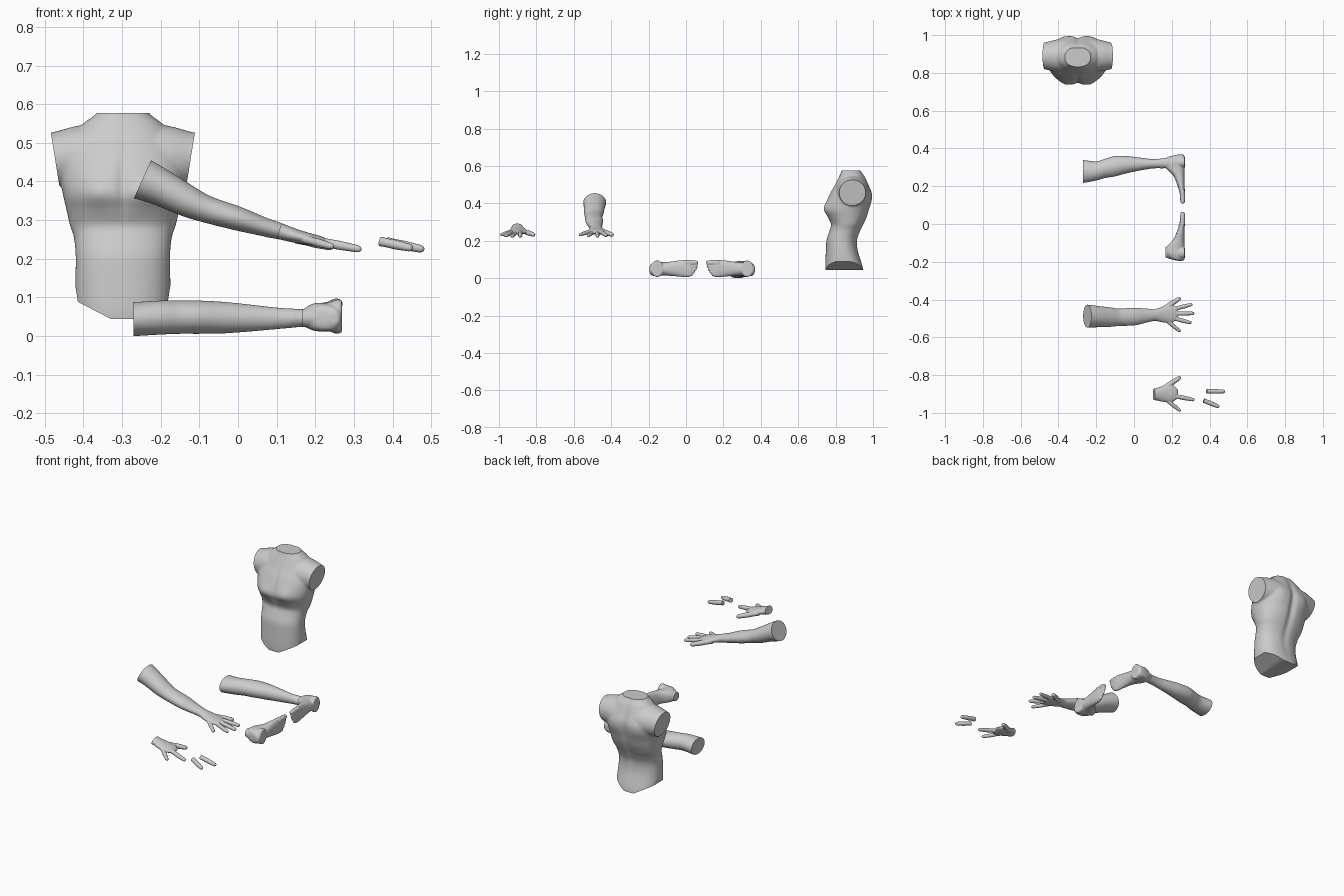
import bpy, bmesh, math
from mathutils import Vector as V

if "Cube" in bpy.data.objects:
    bpy.data.objects.remove(bpy.data.objects["Cube"])

X, Y, Z = V((1, 0, 0)), V((0, 1, 0)), V((0, 0, 1))


def spline(rings, sub=6):
    """Catmull-Rom through ring tuples (x, y, z, ra, rb)."""
    p = [rings[0]] + list(rings) + [rings[-1]]
    out = []
    for i in range(1, len(p) - 2):
        for k in range(sub):
            t = k / sub
            out.append([0.5 * (2 * b + (c - a) * t + (2 * a - 5 * b + 4 * c - d) * t * t
                               + (3 * b - a - 3 * c + d) * t ** 3)
                        for a, b, c, d in zip(p[i - 1], p[i], p[i + 1], p[i + 2])])
    return out + [list(rings[-1])]


def tube(bm, rings, side, axis=None, power=1.0, n=32):
    """Loft of ellipses; ra lies along side, rb across it."""
    pts = spline(rings)
    loops = []
    for i, r in enumerate(pts):
        c = V(r[:3])
        t = axis or (V(pts[min(i + 1, len(pts) - 1)][:3]) - V(pts[max(i - 1, 0)][:3])).normalized()
        u = (side - t * side.dot(t)).normalized()
        w = t.cross(u)
        loop = []
        for k in range(n):
            a = 2 * math.pi * k / n
            ca, sa = math.cos(a), math.sin(a)
            ca = math.copysign(abs(ca) ** power, ca)
            sa = math.copysign(abs(sa) ** power, sa)
            loop.append(bm.verts.new(c + u * ca * r[3] + w * sa * r[4]))
        loops.append(loop)
    for a, b in zip(loops, loops[1:]):
        for k in range(n):
            bm.faces.new((a[k], a[(k + 1) % n], b[(k + 1) % n], b[k]))
    bm.faces.new(loops[0][::-1])
    bm.faces.new(loops[-1])


def finish(bm, name, voxel, cuts=(), shape=None, smooth=4):
    """Fuse lofts, sculpt, then slice the flat cut ends."""
    bmesh.ops.recalc_face_normals(bm, faces=bm.faces)
    me = bpy.data.meshes.new(name)
    bm.to_mesh(me)
    bm.free()
    ob = bpy.data.objects.new(name, me)
    bpy.context.collection.objects.link(ob)
    m = ob.modifiers.new("fuse", 'REMESH')
    m.mode, m.voxel_size = 'VOXEL', voxel
    s = ob.modifiers.new("soften", 'SMOOTH')
    s.iterations = smooth
    dg = bpy.context.evaluated_depsgraph_get()
    new = bpy.data.meshes.new_from_object(ob.evaluated_get(dg))
    ob.modifiers.clear()
    bm = bmesh.new()
    bm.from_mesh(new)
    if shape:
        for v in bm.verts:
            shape(v.co)
    for co, no in cuts:
        g = bmesh.ops.bisect_plane(bm, geom=bm.verts[:] + bm.edges[:] + bm.faces[:], dist=1e-6,
                                   plane_co=co, plane_no=no, clear_outer=True)
        edges = [e for e in g['geom_cut'] if isinstance(e, bmesh.types.BMEdge)]
        bmesh.ops.holes_fill(bm, edges=edges, sides=0)
    bmesh.ops.recalc_face_normals(bm, faces=bm.faces)
    bm.to_mesh(new)
    bm.free()
    ob.data = new
    bpy.ops.object.select_all(action='DESELECT')
    ob.select_set(True)
    bpy.context.view_layer.objects.active = ob
    bpy.ops.object.shade_smooth_by_angle(angle=math.radians(40))
    return ob


# Torso
CX = -0.298
bm = bmesh.new()
prof = [(.02, .125, .75, .95), (.07, .125, .745, .943), (.15, .123, .748, .92), (.21, .122, .752, .917),
        (.26, .127, .768, .935), (.29, .137, .775, .95), (.33, .146, .758, .968), (.37, .155, .742, .98),
        (.42, .163, .755, .993), (.46, .16, .772, .993), (.50, .14, .795, .978), (.53, .12, .81, .965),
        (.555, .10, .822, .952), (.58, .068, .832, .935), (.62, .05, .835, .93)]
tube(bm, [(CX, (f + b) / 2, z, h, (b - f) / 2) for z, h, f, b in prof], X, Z, .88, 64)
for s in (-1, 1):
    tube(bm, [(CX + s * x, .89, z, r, h) for x, z, r, h in
              [(.05, .47, .09, .085), (.12, .466, .083, .081), (.18, .463, .07, .068), (.21, .463, .066, .065)]],
         Y, X * s)


def torso_shape(c):
    g = lambda a, w: math.exp(-(a / w) ** 2)
    x, z = c.x - CX, c.z
    if c.y < .86:
        c.y += -.011 * g(abs(x) - .065, .04) * g(z - .38, .04) + .007 * g(x, .013) * g(z - .40, .09)
    else:
        c.y += -.012 * g(x, .02) * g(z - .38, .17) + .006 * g(abs(x) - .08, .04) * g(z - .44, .06)


cuts = [(V((0, 0, .58)), Z), (V((0, 0, .047)), -Z)]
for s in (-1, 1):
    cuts += [(V((CX + s * .176, .89, .465)), V((s, 0, -.16)).normalized()),
             (V((CX + s * .03, .85, .047)), V((s * .52, 0, -1)).normalized())]
finish(bm, "torso", .006, cuts, torso_shape, 5)


# Arm and hand
def finger(bm, a, b, r):
    a, b = V(a), V(b)
    d = b - a
    tube(bm, [(*(a + d * t), r * k, r * k) for t, k in
              [(0, 1.05), (.3, .95), (.5, 1), (.75, .88), (.93, .75), (1, .3)]], Y, n=16)


def palm(bm, dy, digits):
    tube(bm, [(.08, -.484 + dy, .282, .034, .024), (.11, -.482 + dy, .274, .031, .021),
              (.15, -.48 + dy, .262, .041, .018), (.19, -.478 + dy, .253, .046, .015),
              (.215, -.478 + dy, .249, .038, .012), (.232, -.478 + dy, .246, .022, .005)], Y)
    for a, b, r in digits:
        finger(bm, (a[0], a[1] + dy, a[2]), (b[0], b[1] + dy, b[2]), r)


thumb = ((.15, -.455, .257), (.247, -.39, .234), .014)
little = ((.165, -.505, .256), (.247, -.571, .234), .011)
bm = bmesh.new()
tube(bm, [(-.28, -.488, .422, .061, .056), (-.247, -.488, .409, .061, .054), (-.2, -.49, .388, .057, .048),
          (-.13, -.493, .352, .052, .041), (-.08, -.494, .331, .046, .035), (0, -.49, .307, .047, .031),
          (.06, -.485, .288, .038, .025), (.11, -.482, .274, .031, .021), (.14, -.481, .265, .036, .018)], Y)
palm(bm, 0, [thumb, little, ((.2, -.452, .25), (.31, -.425, .23), .0115),
             ((.2, -.475, .25), (.32, -.473, .227), .012), ((.2, -.497, .25), (.305, -.524, .23), .0115)])
finish(bm, "arm", .0033, [(V((-.247, 0, .409)), V((-.91, 0, .41)))], smooth=3)

bm = bmesh.new()
palm(bm, -.42, [thumb, little, ((.2, -.487, .25), (.32, -.512, .227), .012)])
finish(bm, "hand", .003, [(V((.106, 0, .275)), V((-.95, 0, .3)))], smooth=3)

# Loose fingers
for name, a, b in (("long_finger", (.375, -.885, .249), (.482, -.887, .227)),
                   ("short_finger", (.36, -.931, .25), (.452, -.968, .23))):
    bm = bmesh.new()
    finger(bm, a, b, .0125)
    d = (V(b) - V(a)).normalized()
    finish(bm, name, .0025, [(V(a) + d * .01, -d)], smooth=2)


# Leg and feet
def foot(bm):
    prof = [(.368, .235, .26, .05, .014), (.358, .195, .267, .05, .031), (.33, .168, .269, .052, .037),
            (.295, .172, .268, .053, .036), (.255, .208, .267, .054, .038), (.21, .228, .268, .055, .043),
            (.17, .24, .269, .055, .046), (.148, .245, .268, .056, .043), (.138, .25, .265, .058, .036)]
    tube(bm, [(((a + b) / 2), y, z, r, (b - a) / 2) for y, a, b, z, r in prof], Z, -Y, .85)
    for z, y, r in [(.086, .108, .0135), (.067, .11, .0095), (.051, .116, .009), (.036, .126, .0085),
                    (.022, .137, .0085)]:
        finger(bm, (.256, .175, z), (.258, y, z), r * 1.05)
    tube(bm, [(.14, .32, .05, .026, .023), (.165, .322, .05, .027, .023), (.195, .327, .051, .033, .028),
              (.235, .327, .053, .035, .038), (.258, .327, .054, .034, .044), (.269, .327, .054, .03, .042)],
         Y, X)


bm = bmesh.new()
foot(bm)
tube(bm, [(-.29, .278, .047, .062, .044), (-.27, .278, .047, .061, .044), (-.2, .281, .051, .051, .044),
          (-.15, .295, .052, .051, .043), (-.1, .306, .052, .054, .043), (-.04, .314, .051, .046, .041),
          (.02, .317, .05, .036, .036), (.1, .319, .049, .025, .028), (.165, .322, .05, .027, .023)], Y, X)
finish(bm, "leg", .0035, [(V((-.27, 0, 0)), -X)], smooth=3)

bm = bmesh.new()
foot(bm)
for v in bm.verts:
    v.co.y = .173 - v.co.y
finish(bm, "foot", .0035, [(V((.166, 0, 0)), -X)], smooth=3)

# Rest everything on the ground
low = min(v.co.z for o in bpy.data.objects for v in o.data.vertices)
for o in bpy.data.objects:
    for v in o.data.vertices:
        v.co.z -= low
